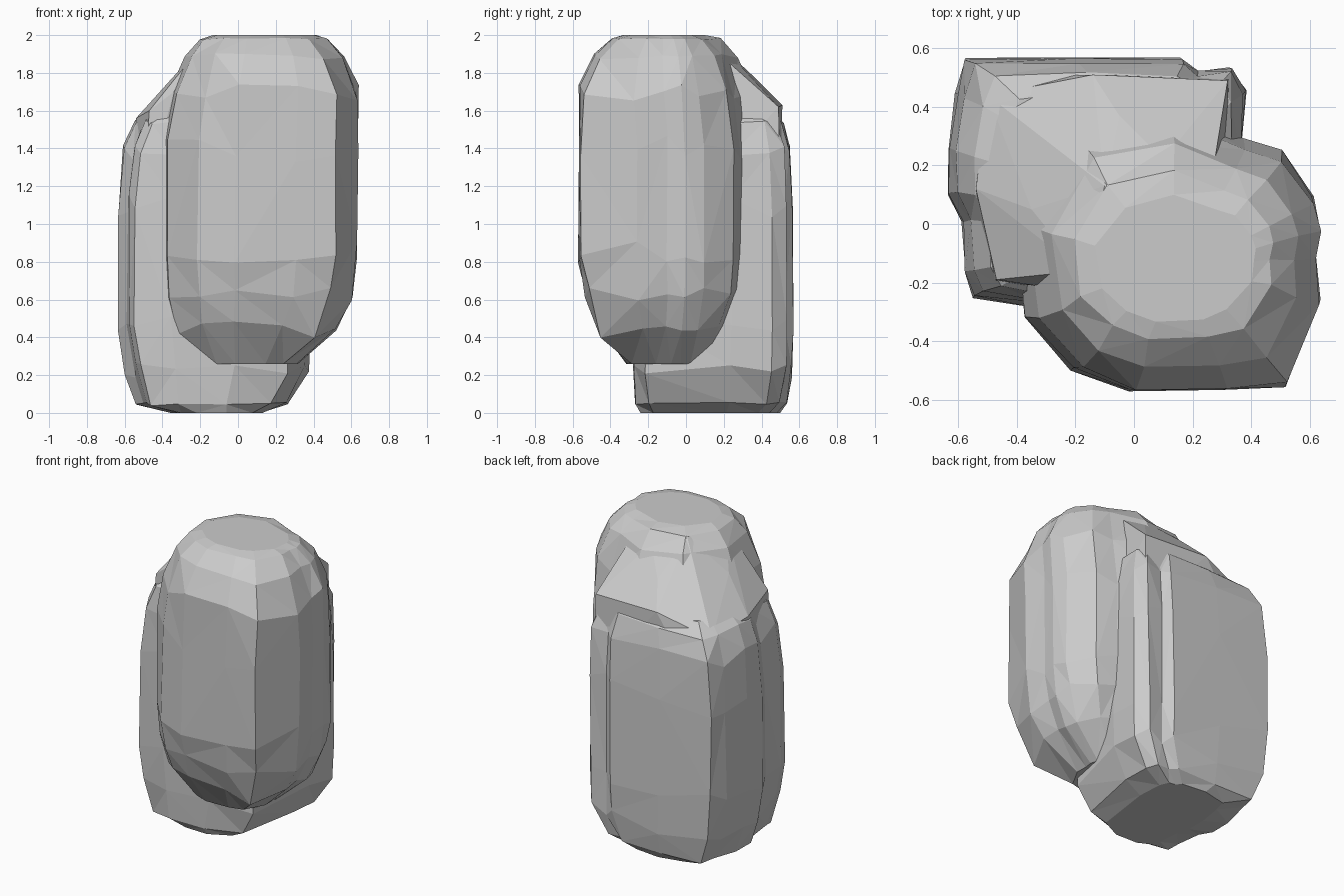
import bpy, bmesh, math, random

if "Cube" in bpy.data.objects:
    bpy.data.objects.remove(bpy.data.objects["Cube"])
random.seed(7)


def finish(name, bm):
    bmesh.ops.triangulate(bm, faces=bm.faces[:])
    bmesh.ops.recalc_face_normals(bm, faces=bm.faces[:])
    me = bpy.data.meshes.new(name)
    bm.to_mesh(me)
    bm.free()
    ob = bpy.data.objects.new(name, me)
    bpy.context.collection.objects.link(ob)
    return ob


def rock(name, outline, levels):
    """Loft an outline through levels of (z, x0, x1, y0, y1, corner rounding)."""
    xs, ys = [p[0] for p in outline], [p[1] for p in outline]
    ax, bx, ay, by = min(xs), max(xs), min(ys), max(ys)
    bm = bmesh.new()
    rings = []
    for i, (z, x0, x1, y0, y1, rnd) in enumerate(levels):
        # uneven heights, limited by the distance to the neighbouring levels
        end = i in (0, len(levels) - 1)
        gap = 0 if end else min(z - levels[i - 1][0], levels[i + 1][0] - z)
        jz, j = gap * 0.25, 0 if end else 0.006
        ring = []
        for x, y in outline:
            u = (x - ax) / (bx - ax) * 2 - 1
            v = (y - ay) / (by - ay) * 2 - 1
            f = 1 + rnd * (1 / max(1, math.hypot(u, v)) - 1)
            ring.append(bm.verts.new((
                (x0 + x1) / 2 + u * f * (x1 - x0) / 2 + random.uniform(-j, j),
                (y0 + y1) / 2 + v * f * (y1 - y0) / 2 + random.uniform(-j, j),
                z + random.uniform(-jz, jz))))
        rings.append(ring)
    n = len(outline)
    for a, b in zip(rings, rings[1:]):
        for i in range(n):
            k = (i + 1) % n
            bm.faces.new((a[i], a[k], b[k], b[i]))
    bm.faces.new(rings[0][::-1])
    bm.faces.new(rings[-1])
    return finish(name, bm)


def hull(name, points):
    """Faceted stone wrapped around a few points."""
    bm = bmesh.new()
    for p in points:
        bm.verts.new(p)
    r = bmesh.ops.convex_hull(bm, input=bm.verts[:])
    loose = {g for g in r["geom_interior"] + r["geom_unused"] if isinstance(g, bmesh.types.BMVert)}
    bmesh.ops.delete(bm, geom=list(loose), context='VERTS')
    return finish(name, bm)


# tall front boulder, overhanging at its base
front = rock("front_boulder",
    [(-.38, -.31), (-.22, -.49), (-.02, -.565), (.3, -.56), (.52, -.55), (.635, -.26),
     (.615, -.1), (.635, 0), (.61, .1), (.5, .25), (.37, .29), (.1, .4), (-.25, .35), (-.42, .02)],
    [(.26, -.22, .32, -.32, .18, .5),
     (.44, -.36, .52, -.48, .30, .2),
     (.62, -.40, .61, -.54, .38, .1),
     (.85, -.41, .635, -.57, .4, 0),
     (1.40, -.41, .635, -.57, .4, 0),
     (1.70, -.37, .635, -.565, .36, .1),
     (1.89, -.28, .56, -.49, .27, .25),
     (1.98, -.21, .48, -.40, .18, .5),
     (2.0, -.14, .42, -.34, .1, 1)])

# lower back-left boulder that carries the foot
back = rock("back_boulder",
    [(-.55, -.26), (-.36, -.29), (-.03, -.28), (.27, -.22), (.36, .24), (.38, .46),
     (.33, .54), (.22, .53), (.16, .57), (-.2, .57), (-.58, .57), (-.61, .45),
     (-.64, .25), (-.635, .1), (-.585, 0), (-.58, -.18)],
    [(0, -.36, .14, -.25, .50, .4),
     (.05, -.54, .27, -.27, .54, .15),
     (.23, -.60, .37, -.28, .56, 0),
     (.5, -.64, .38, -.28, .565, 0),
     (1.1, -.635, .38, -.27, .565, 0),
     (1.38, -.61, .38, -.26, .55, .05),
     (1.54, -.55, .35, -.25, .52, .2),
     (1.60, -.47, .30, -.22, .46, .4)])

# sloping shoulder from the head down to the back boulder
slope = hull("rear_slope",
    [(-.18, -.16, 1.96), (.26, .12, 1.95), (-.10, .13, 1.975), (.1, .22, 1.91),
     (-.05, .37, 1.77), (-.35, .05, 1.77), (-.34, -.21, 1.7), (-.47, -.19, 1.60),
     (-.54, .12, 1.56), (-.5, .44, 1.52), (-.14, .51, 1.63), (.27, .34, 1.74),
     (.32, .49, 1.62), (-.5, -.2, 1.1), (-.5, .5, 1.1), (.33, .5, 1.1), (.33, 0, 1.1)])

# fuse the parts into one stone
for other in (back, slope):
    m = front.modifiers.new("fuse", 'BOOLEAN')
    m.operation = 'UNION'
    m.solver = 'EXACT'
    m.object = other
dg = bpy.context.evaluated_depsgraph_get()
fused = bpy.data.meshes.new_from_object(front.evaluated_get(dg))
front.modifiers.clear()
front.data = fused
front.name = "standing_rock"
for other in (back, slope):
    bpy.data.objects.remove(other)
